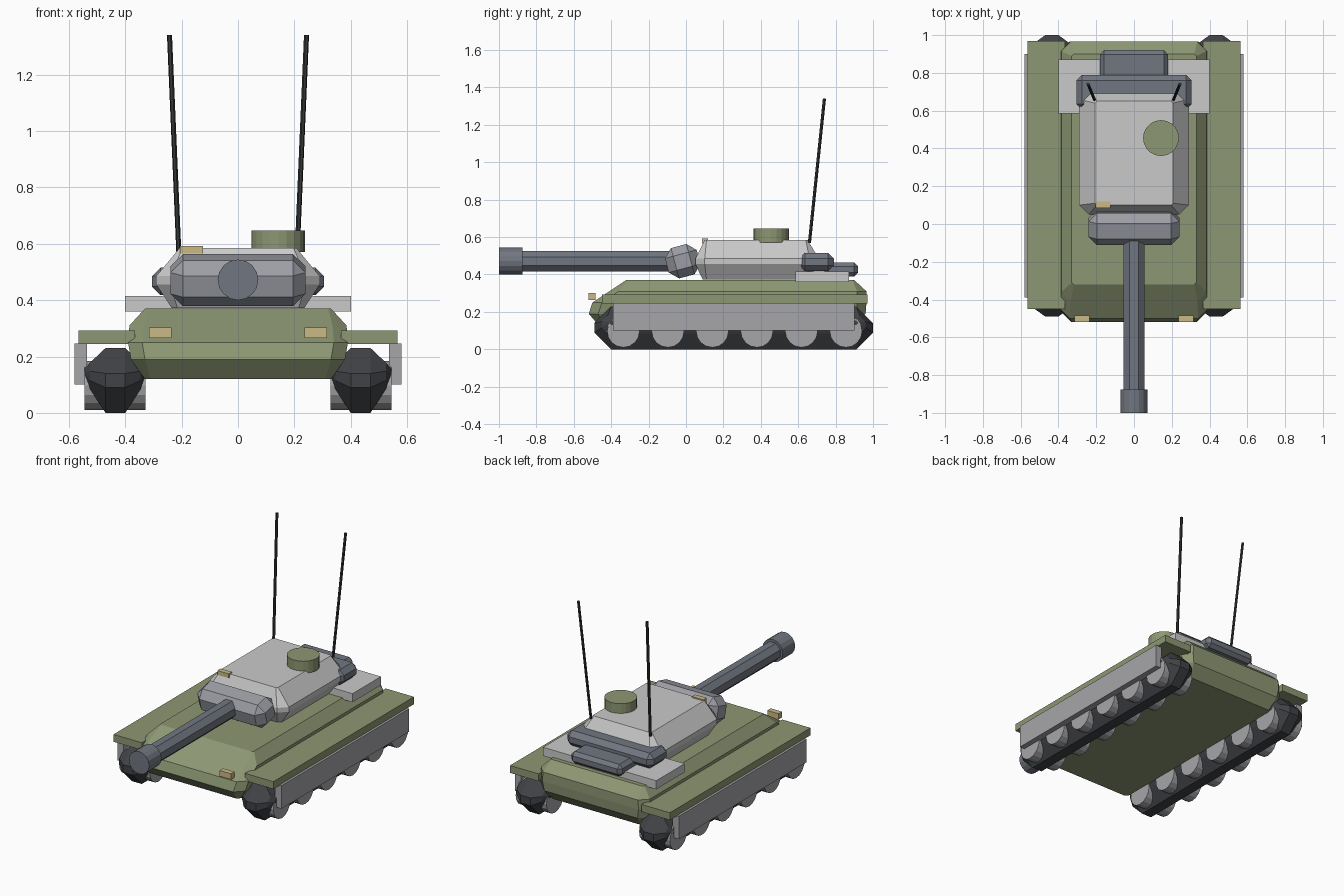
import bpy, bmesh, math
from mathutils import Vector, Matrix

if "Cube" in bpy.data.objects:
    bpy.data.objects.remove(bpy.data.objects["Cube"])


def mat(name, rgb):
    m = bpy.data.materials.new(name)
    lin = [((c / 255 + 0.055) / 1.055) ** 2.4 for c in rgb]
    m.diffuse_color = (*lin, 1)
    m.use_nodes = True
    m.node_tree.nodes["Principled BSDF"].inputs["Base Color"].default_value = m.diffuse_color
    return m


OLIVE = mat("olive", (141, 151, 115))
LIGHT = mat("light_grey", (202, 202, 202))
SKIRT = mat("skirt_grey", (166, 166, 169))
MANTLE = mat("mantlet_grey", (156, 158, 165))
STEEL = mat("blue_steel", (113, 118, 128))
TRACK = mat("track_dark", (64, 66, 70))
WIRE = mat("antenna_black", (50, 52, 54))
TAN = mat("lamp_tan", (202, 186, 134))


def finish(name, bm, material, bevel=0):
    bmesh.ops.recalc_face_normals(bm, faces=bm.faces)
    me = bpy.data.meshes.new(name)
    bm.to_mesh(me)
    bm.free()
    me.materials.append(material)
    ob = bpy.data.objects.new(name, me)
    bpy.context.collection.objects.link(ob)
    if bevel:
        mod = ob.modifiers.new("chamfer", "BEVEL")
        mod.width, mod.segments = bevel, 1
    return ob


def box(name, x, y, z, material, bevel=0, tilt=0):
    """Box from (min, max) ranges, tilted about its own x axis."""
    bm = bmesh.new()
    bmesh.ops.create_cube(bm, size=1)
    size = Vector((x[1] - x[0], y[1] - y[0], z[1] - z[0]))
    bmesh.ops.scale(bm, vec=size, verts=bm.verts)
    ob = finish(name, bm, material, bevel)
    ob.location = (sum(x) / 2, sum(y) / 2, sum(z) / 2)
    ob.rotation_euler.x = tilt
    return ob


def rod(name, a, b, r, sides, material, spin=0):
    """Cylinder between two points."""
    a, b = Vector(a), Vector(b)
    bm = bmesh.new()
    m = Matrix.Translation((a + b) / 2) @ (b - a).to_track_quat('Z', 'Y').to_matrix().to_4x4()
    bmesh.ops.create_cone(bm, cap_ends=True, segments=sides, radius1=r, radius2=r,
                          depth=(b - a).length, matrix=m @ Matrix.Rotation(spin, 4, 'Z'))
    return finish(name, bm, material)


def loft(name, rings, place, material):
    """Skin corner-cut rectangles (t, u0, u1, v0, v1, cut)."""
    bm = bmesh.new()
    loops = []
    for t, u0, u1, v0, v1, c in rings:
        pts = [(u0 + c, v0), (u1 - c, v0), (u1, v0 + c), (u1, v1 - c),
               (u1 - c, v1), (u0 + c, v1), (u0, v1 - c), (u0, v0 + c)]
        loops.append([bm.verts.new(place(t, u, v)) for u, v in pts])
    for lo, hi in zip(loops, loops[1:]):
        for i in range(8):
            j = (i + 1) % 8
            bm.faces.new((lo[i], lo[j], hi[j], hi[i]))
    bm.faces.new(loops[0])
    bm.faces.new(loops[-1])
    return finish(name, bm, material)


def upright(t, u, v):
    return (u, v, t)


# hull
loft("hull", [(0.12, -0.33, 0.33, -0.46, 0.90, 0.02),
              (0.19, -0.38, 0.38, -0.52, 0.96, 0.05),
              (0.25, -0.39, 0.39, -0.50, 0.965, 0.05),
              (0.31, -0.385, 0.385, -0.41, 0.965, 0.05),
              (0.37, -0.33, 0.33, -0.32, 0.90, 0.01)], upright, OLIVE)
box("engine_deck", (-0.40, 0.40), (0.585, 0.872), (0.36, 0.415), LIGHT)

# running gear, both sides
for s, side in ((1, "left"), (-1, "right")):
    box(f"fender_{side}", sorted((s * 0.365, s * 0.565)), (-0.45, 0.97), (0.245, 0.292), OLIVE)
    box(f"skirt_{side}", sorted((s * 0.535, s * 0.58)), (-0.39, 0.90), (0.10, 0.247), SKIRT)
    half = [(0.11, -0.41, 0.92, 0.13, 0.155, 0.01),
            (0.09, -0.45, 0.96, 0.085, 0.178, 0.03),
            (0.035, -0.49, 1.0, 0.0, 0.23, 0.09)]
    rings = [(-r[0], *r[1:]) for r in half] + half[::-1]
    loft(f"track_{side}", rings, lambda t, u, v: (s * 0.435 + t, u, v), TRACK)
    for i in range(6):
        y = 0.26 + (i - 2.5) * 0.238
        rod(f"wheel_{side}_{i + 1}", (s * 0.328, y, 0.097), (s * 0.545, y, 0.097),
            0.087, 16, SKIRT)
    box(f"headlight_{side}", sorted((s * 0.235, s * 0.315)), (-0.52, -0.485), (0.265, 0.302), TAN)
    rod(f"antenna_{side}", (s * 0.21, 0.66, 0.57), (s * 0.243, 0.74, 1.34), 0.009, 6, WIRE)

# turret
loft("turret", [(0.372, -0.235, 0.235, 0.09, 0.65, 0.02),
                (0.455, -0.29, 0.29, 0.05, 0.71, 0.05),
                (0.485, -0.29, 0.29, 0.05, 0.71, 0.05),
                (0.585, -0.207, 0.207, 0.10, 0.65, 0.01)], upright, LIGHT)
box("mantlet", (-0.24, 0.24), (-0.105, 0.07), (0.387, 0.555), MANTLE, 0.045, math.radians(15))
box("turret_bustle", (-0.305, 0.305), (0.605, 0.79), (0.418, 0.515), STEEL, 0.03)
box("stowage_bin", (-0.18, 0.18), (0.74, 0.92), (0.388, 0.465), STEEL, 0.022)
rod("hatch", (0.143, 0.455, 0.57), (0.143, 0.455, 0.647), 0.095, 20, OLIVE)
box("turret_sight", (-0.205, -0.125), (0.085, 0.118), (0.565, 0.592), TAN)

# gun
rod("gun_barrel", (0, -0.95, 0.47), (0, -0.05, 0.47), 0.0595, 8, STEEL, math.pi / 8)
rod("muzzle", (0, -1.0, 0.472), (0, -0.875, 0.472), 0.072, 16, STEEL)
